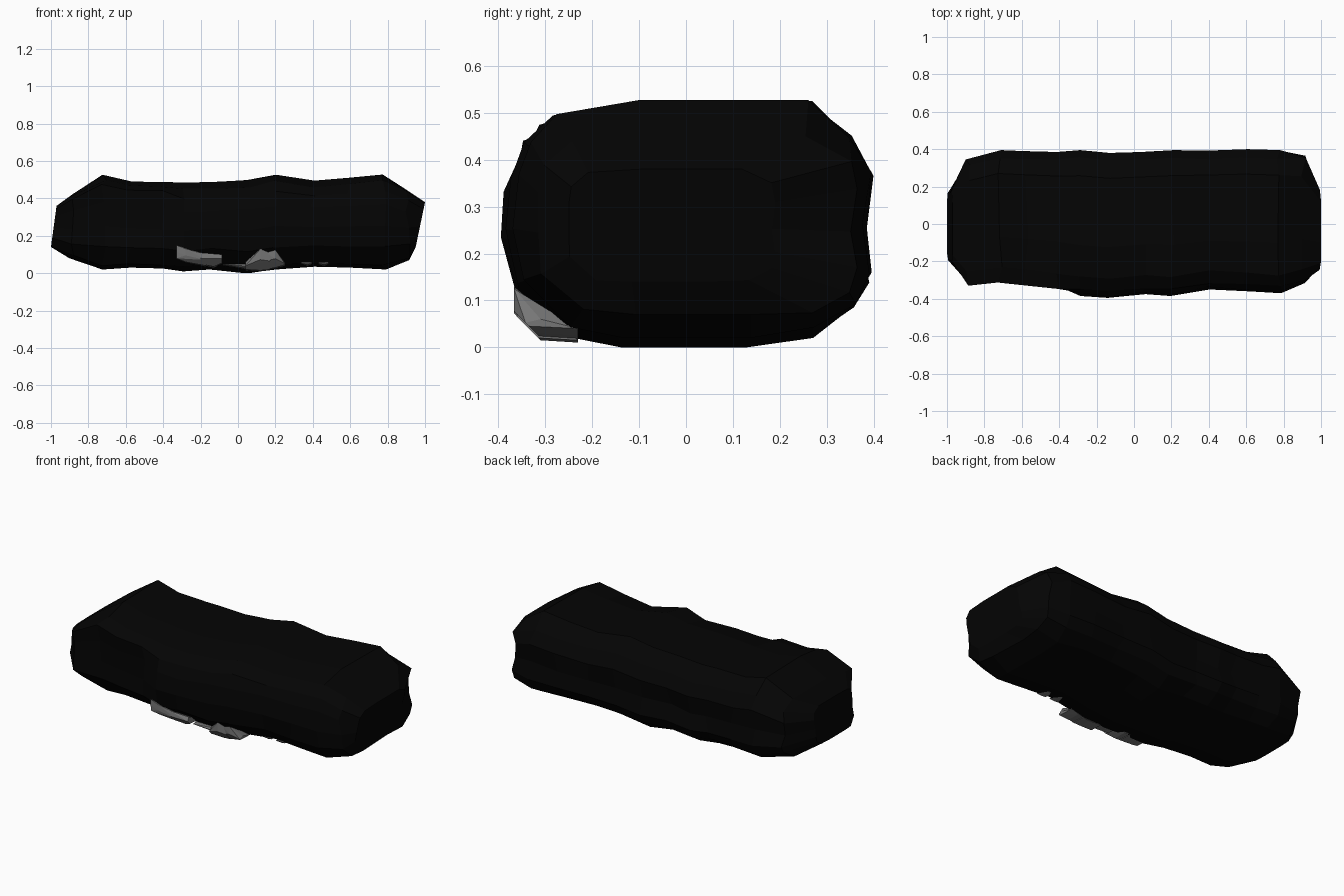
import bpy, bmesh, random

random.seed(4)
cube = bpy.data.objects.get("Cube")
if cube:
    bpy.data.objects.remove(cube, do_unlink=True)


def material(name, value):
    m = bpy.data.materials.new(name)
    m.use_nodes = True
    colour = (value, value, value, 1)
    m.diffuse_color = colour
    bsdf = m.node_tree.nodes["Principled BSDF"]
    bsdf.inputs["Base Color"].default_value = colour
    bsdf.inputs["Roughness"].default_value = 0.9
    return m


COAL = material("coal black", 0.0013)
STONE = material("stone grey", 0.18)


def finish(bm, name, mat):
    bmesh.ops.recalc_face_normals(bm, faces=bm.faces)
    mesh = bpy.data.meshes.new(name)
    bm.to_mesh(mesh)
    bm.free()
    mesh.materials.append(mat)
    obj = bpy.data.objects.new(name, mesh)
    bpy.context.collection.objects.link(obj)


# Rough slab: a chipped outline (across, up) with a slight waist, lofted along x
BASE = [(-.38, 0), (.33, 0), (.69, .05), (.9, .15), (.99, .27), (.95, .47),
        (1, .7), (.89, .85), (.65, 1), (-.3, 1)]
ROUNDED = BASE + [(-.74, .93), (-.91, .82), (-.97, .68), (-1, .46),
                  (-.94, .24), (-.68, .045)]
# the right part has an overhanging front lip
LIPPED = BASE + [(-.75, .95), (-.98, .9), (-.95, .72), (-.92, .46),
                 (-.91, .24), (-.7, .05)]
# x, lean along x, squareness, bottom, top, front, back
STATIONS = [(-.985, .03, .3, .14, .36, -.2, .17),
            (-.89, 0, .15, .08, .425, -.33, .345),
            (-.72, 0, 0, .02, .525, -.32, .395),
            (-.58, 0, 0, .03, .49, -.335, .39),
            (-.4, 0, 0, .025, .487, -.355, .385),
            (-.3, 0, 0, .01, .485, -.385, .395),
            (-.14, 0, 0, .02, .487, -.395, .38),
            (.05, 0, 0, 0, .498, -.375, .385),
            (.2, 0, 0, .02, .525, -.385, .395),
            (.4, 0, 0, .035, .495, -.35, .392),
            (.6, 0, 0, .03, .51, -.36, .4),
            (.78, 0, 0, .02, .527, -.37, .395),
            (.905, 0, .25, .07, .45, -.315, .365),
            (.975, .05, .3, .14, .38, -.25, .19)]

bm = bmesh.new()
rings = []
for i, (x, lean, square, low, high, front, back) in enumerate(STATIONS):
    inner = 0 < i < len(STATIONS) - 1
    ring = []
    for v, w in (LIPPED if x < -.35 else ROUNDED):
        # push the outline towards a box near the blunt ends
        up = 2 * w - 1
        grow = 1 + square * (1 / max(abs(v), abs(up)) - 1 + .25 * abs(v * up))
        v = max(-1, min(1, v * grow))
        w = max(0, min(1, (up * grow + 1) / 2))
        y = (front + back) / 2 + v * (back - front) / 2
        z = low + w * (high - low)
        # chip the corners without moving the extreme points
        if inner and abs(v) < .98 and 0 < w < 1:
            y += random.uniform(-.006, .006)
            z += random.uniform(-.006, .006)
        shift = random.uniform(-.015, .015) if inner else 0
        ring.append(bm.verts.new((x + lean * (w - .5) + shift, y, z)))
    rings.append(ring)
for a, b in zip(rings, rings[1:]):
    for k in range(len(ROUNDED)):
        n = (k + 1) % len(ROUNDED)
        bm.faces.new((a[k], a[n], b[n], b[k]))
bm.faces.new(rings[0])
bm.faces.new(rings[-1])
finish(bm, "coal_slab", COAL)


# Stones in the lower front edge: (x, top z, bottom z) cuts along each stone
def stone(name, cuts, bulge=.035, inset=0):
    bm = bmesh.new()
    for x, top, low in cuts:
        for z, out in ((top, 0), ((top + low) / 2, bulge), (low, bulge)):
            y = max(-.367, -.25 - z - out)
            bm.verts.new((x, y + inset, z))
        bm.verts.new((x, -.23 + inset, low - .005))
    hull = bmesh.ops.convex_hull(bm, input=bm.verts)
    spare = {g for g in hull["geom_interior"] if isinstance(g, bmesh.types.BMVert)}
    bmesh.ops.delete(bm, geom=list(spare), context='VERTS')
    finish(bm, name, STONE)


stone("stone_right_large", [(-.33, .15, .08), (-.28, .13, .06), (-.17, .1, .04)])
stone("stone_right_small", [(-.2, .11, .05), (-.13, .1, .035), (-.085, .1, .055)])
stone("stone_centre_chip", [(-.08, .05, .045), (-.01, .045, .035), (.05, .05, .025)], .02)
stone("stone_left_large", [(.04, .06, .02), (.12, .13, .015), (.17, .11, .02)], .045)
stone("stone_left_small", [(.15, .11, .02), (.2, .125, .03), (.25, .06, .045)], .04)
for side, x in (("inner", .37), ("outer", .46)):
    stone(f"stone_chip_{side}", [(x - .03, .06, .052), (x, .06, .045), (x + .025, .06, .052)],
          0, .06)
